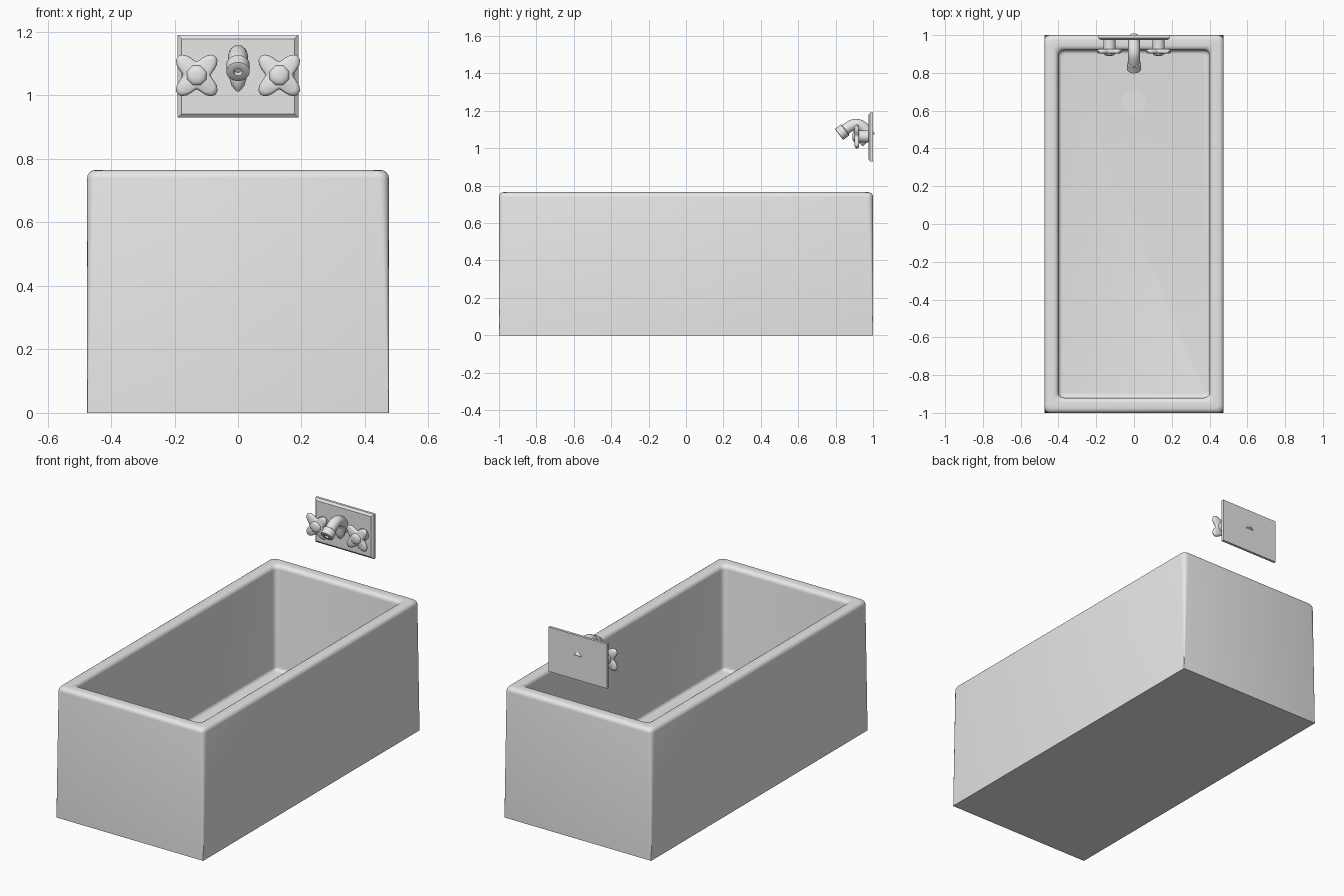
import bpy
import bmesh
from math import sin, cos, pi, radians
from mathutils import Vector

if "Cube" in bpy.data.objects:
    bpy.data.objects.remove(bpy.data.objects["Cube"])

GREY = (0.8, 0.8, 0.8, 1.0)
grey = bpy.data.materials.new("grey_enamel")
grey.use_nodes = True
grey.diffuse_color = GREY
grey.node_tree.nodes["Principled BSDF"].inputs["Base Color"].default_value = GREY


def finish(obj, angle=40):
    """Colour the part and smooth it, keeping hard edges."""
    obj.data.materials.clear()
    obj.data.materials.append(grey)
    bpy.ops.object.select_all(action="DESELECT")
    obj.select_set(True)
    bpy.context.view_layer.objects.active = obj
    bpy.ops.object.shade_smooth_by_angle(angle=radians(angle))
    return obj


def loft(name, loops, angle=40):
    """Skin a list of closed point loops and cap both ends."""
    bm = bmesh.new()
    rings = [[bm.verts.new(p) for p in loop] for loop in loops]
    n = len(rings[0])
    for a, b in zip(rings, rings[1:]):
        for i in range(n):
            j = (i + 1) % n
            bm.faces.new((a[i], a[j], b[j], b[i]))
    bm.faces.new(rings[0][::-1])
    bm.faces.new(rings[-1])
    bmesh.ops.recalc_face_normals(bm, faces=bm.faces)
    mesh = bpy.data.meshes.new(name)
    bm.to_mesh(mesh)
    bm.free()
    obj = bpy.data.objects.new(name, mesh)
    bpy.context.collection.objects.link(obj)
    return finish(obj, angle)


def rounded_rect(hx, hy, z, r, steps=4):
    points = []
    for k, (sx, sy) in enumerate([(1, 1), (-1, 1), (-1, -1), (1, -1)]):
        for s in range(steps + 1):
            a = (k + s / steps) * pi / 2
            points.append((sx * (hx - r) + r * cos(a), sy * (hy - r) + r * sin(a), z))
    return points


def turned(name, start, axis, profile, sides=16, angle=40):
    """Lathe a (distance, radius) profile along an axis."""
    start, axis = Vector(start), Vector(axis).normalized()
    u = axis.orthogonal().normalized()
    v = axis.cross(u)
    loops = []
    for d, r in profile:
        loops.append([start + axis * d + r * (u * cos(t) + v * sin(t))
                      for t in (2 * pi * (i + 0.5) / sides for i in range(sides))])
    return loft(name, loops, angle)


# Tub: outer wall, rolled rim, inner wall and floor as one skin
W, L, H, R = 0.475, 1.0, 0.765, 0.025
FLOOR, WALL, END, COVE = 0.15, 0.075, 0.08, 0.02
arc = [i * pi / 8 for i in range(5)]
tub = [rounded_rect(W, L, 0, 0.002)]
for a in arc:
    d = R * (1 - cos(a))
    tub.append(rounded_rect(W - d, L - d, H - R + R * sin(a), 0.03))
for a in arc:
    d = R * (1 - sin(a))
    tub.append(rounded_rect(W - WALL + d, L - END + d, H - R + R * cos(a), 0.03))
for a in arc:
    d = COVE * (1 - cos(a))
    tub.append(rounded_rect(W - WALL - d, L - END - d, FLOOR + COVE * (1 - sin(a)), 0.025))
loft("tub", tub)

# Drain
turned("drain_cover", (0, 0.645, FLOOR - 0.005), (0, 0, 1),
       [(0, 0.063), (0.008, 0.063)], 32)


# Wall plate with chamfered front
def plate_loop(y, inset):
    hx, hz = 0.19 - inset, 0.13 - inset
    return [(sx * hx, y, 1.06 + sz * hz) for sx, sz in ((1, 1), (-1, 1), (-1, -1), (1, -1))]


loft("wall_plate", [plate_loop(1.0, 0), plate_loop(0.985, 0), plate_loop(0.975, 0.012)], 20)


# Cross-shaped tap handles
def cross_loop(cx, y, size):
    points = []
    for i in range(40):
        t = 2 * pi * i / 40
        r = size * (0.0645 - 0.0205 * cos(4 * t))
        points.append((cx + r * cos(t), y, 1.063 + r * sin(t)))
    return points


for side, x in (("left", 0.13), ("right", -0.13)):
    turned(side + "_tap_stem", (x, 0.98, 1.063), (0, -1, 0), [(0, 0.033), (0.06, 0.033)])
    loft(side + "_tap_handle", [cross_loop(x, y, s) for y, s in
         ((0.926, 0.8), (0.922, 0.94), (0.914, 1), (0.906, 0.94), (0.902, 0.8))], 60)
    turned(side + "_tap_button", (x, 0.906, 1.063), (0, -1, 0),
           [(0, 0.034), (0.008, 0.032), (0.014, 0.023), (0.016, 0.01)], 8, 50)

# Curved spout
curve = bpy.data.curves.new("spout", "CURVE")
curve.dimensions = "3D"
curve.bevel_depth = 0.031
curve.bevel_resolution = 3
curve.resolution_u = 5
curve.use_fill_caps = True
path = [(0.985, 1.06), (0.952, 1.108), (0.91, 1.128), (0.87, 1.113), (0.835, 1.086)]
spline = curve.splines.new("BEZIER")
spline.bezier_points.add(len(path) - 1)
for point, (y, z) in zip(spline.bezier_points, path):
    point.co = (0, y, z)
    point.handle_left_type = point.handle_right_type = "AUTO"
spout = bpy.data.objects.new("spout", curve)
bpy.context.collection.objects.link(spout)
bpy.context.view_layer.objects.active = spout
spout.select_set(True)
bpy.ops.object.convert(target="MESH")
finish(bpy.context.view_layer.objects.active)

# Nozzle collar with a recessed opening, and the tapered foot under the spout
turned("spout_nozzle", (0, 0.853, 1.1), (0, -0.8, -0.6),
       [(0, 0.03), (0.004, 0.037), (0.042, 0.037), (0.044, 0.033), (0.044, 0.014), (0.03, 0.012)])
turned("spout_foot", (0, 0.945, 1.09), (0, 0, -1),
       [(0, 0.03), (0.04, 0.026), (0.06, 0.02), (0.078, 0.004)], 12)
